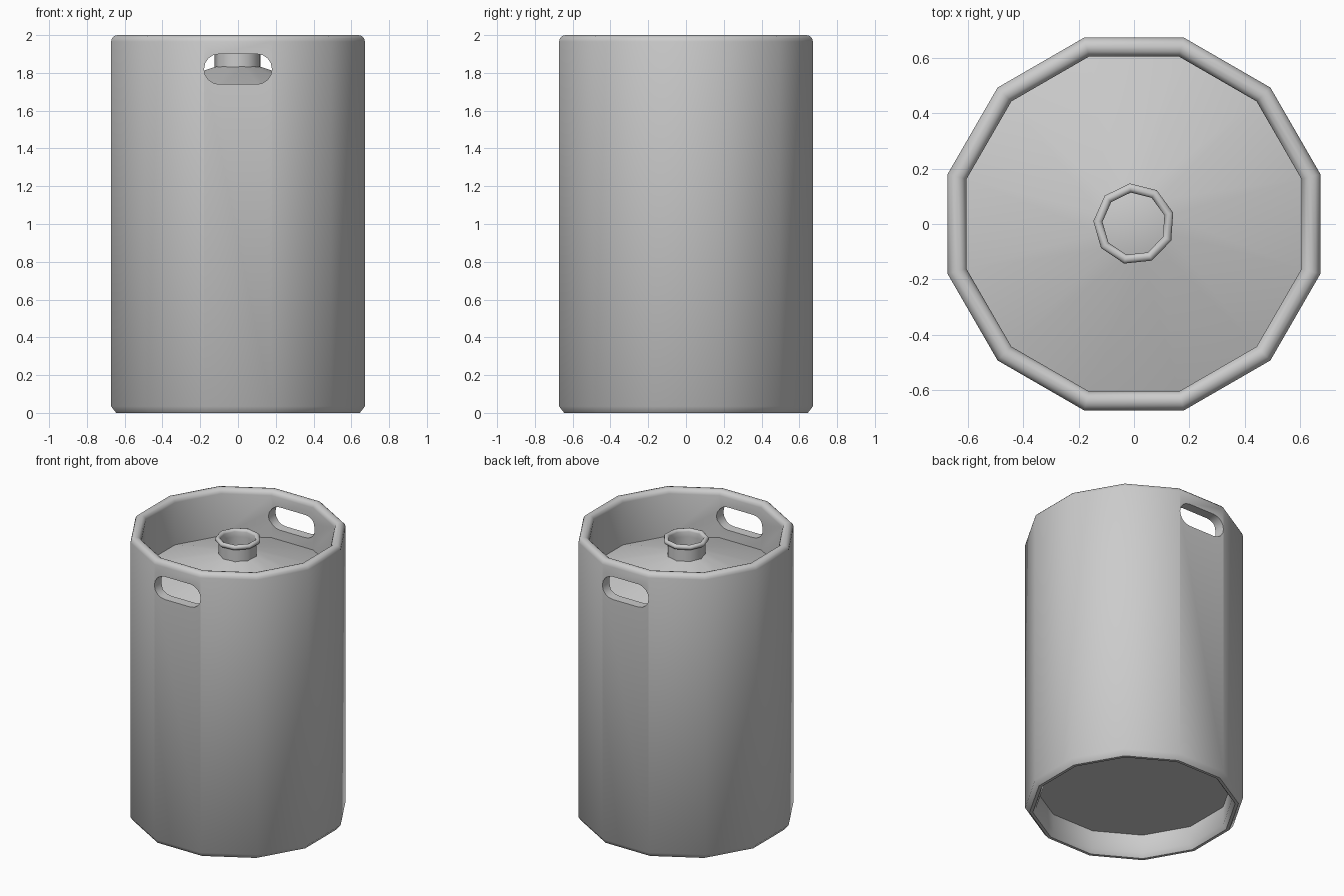
import bpy, bmesh, math

if "Cube" in bpy.data.objects:
    bpy.data.objects.remove(bpy.data.objects["Cube"])


def shade(ob, deg):
    bpy.ops.object.select_all(action='DESELECT')
    bpy.context.view_layer.objects.active = ob
    ob.select_set(True)
    bpy.ops.object.shade_smooth_by_angle(angle=math.radians(deg))


def mesh_object(name, bm):
    bmesh.ops.recalc_face_normals(bm, faces=bm.faces)
    me = bpy.data.meshes.new(name)
    bm.to_mesh(me)
    bm.free()
    ob = bpy.data.objects.new(name, me)
    bpy.context.collection.objects.link(ob)
    return ob


def lathe(name, profile, sides, phase, closed=False):
    """Revolve (radius, z) points; radius 0 becomes a single pole vertex."""
    bm = bmesh.new()
    rings = []
    for r, z in profile:
        if r == 0:
            rings.append([bm.verts.new((0, 0, z))] * sides)
        else:
            angles = [math.radians(phase) + 2 * math.pi * i / sides for i in range(sides)]
            rings.append([bm.verts.new((r * math.cos(a), r * math.sin(a), z)) for a in angles])
    pairs = list(zip(rings, rings[1:]))
    if closed:
        pairs.append((rings[-1], rings[0]))
    for a, b in pairs:
        for i in range(sides):
            j = (i + 1) % sides
            bm.faces.new(list(dict.fromkeys((a[i], a[j], b[j], b[i]))))
    return mesh_object(name, bm)


def arc(cx, cz, r, start, end, n):
    return [(cx + r * math.cos(math.radians(start + (end - start) * i / n)),
             cz + r * math.sin(math.radians(start + (end - start) * i / n))) for i in range(n + 1)]


# Keg shell: recessed floor, foot ring, wall, rolled rim, domed lid (flat-to-flat radii)
flat = [(0, 0.16), (0.605, 0.16), (0.605, 0.03), (0.625, 0.0), (0.645, 0.0), (0.672, 0.035)]
flat += arc(0.638, 1.966, 0.034, 0, 180, 6)
flat += [(0.604, 1.67), (0.12, 1.832), (0, 1.85)]
k = 1 / math.cos(math.radians(15))
keg = lathe("keg_body", [(r * k, z) for r, z in flat], 12, 15)

# Handle slots, front and back
for s in (-1, 1):
    bm = bmesh.new()
    outline = arc(0.1, 1.82, 0.08, -90, 90, 8) + arc(-0.1, 1.82, 0.08, 90, 270, 8)
    face = bm.faces.new([bm.verts.new((x, s * 0.56, z)) for x, z in outline])
    ext = bmesh.ops.extrude_face_region(bm, geom=[face])
    for v in ext["geom"]:
        if isinstance(v, bmesh.types.BMVert):
            v.co.y = s * 0.78
    cutter = mesh_object("slot_cutter", bm)
    cutter.hide_render = True
    mod = keg.modifiers.new("slot", 'BOOLEAN')
    mod.operation, mod.solver, mod.object = 'DIFFERENCE', 'EXACT', cutter
    bpy.context.view_layer.objects.active = keg
    bpy.ops.object.modifier_apply(modifier=mod.name)
    bpy.data.objects.remove(cutter)
shade(keg, 42)

# Filler neck with rolled lip
neck_profile = [(0.118, 1.80), (0.124, 1.80), (0.124, 1.915)]
neck_profile += arc(0.131, 1.935, 0.017, -60, 180, 6) + [(0.114, 1.90)]
neck = lathe("filler_neck", neck_profile, 9, 16, closed=True)
shade(neck, 46)
